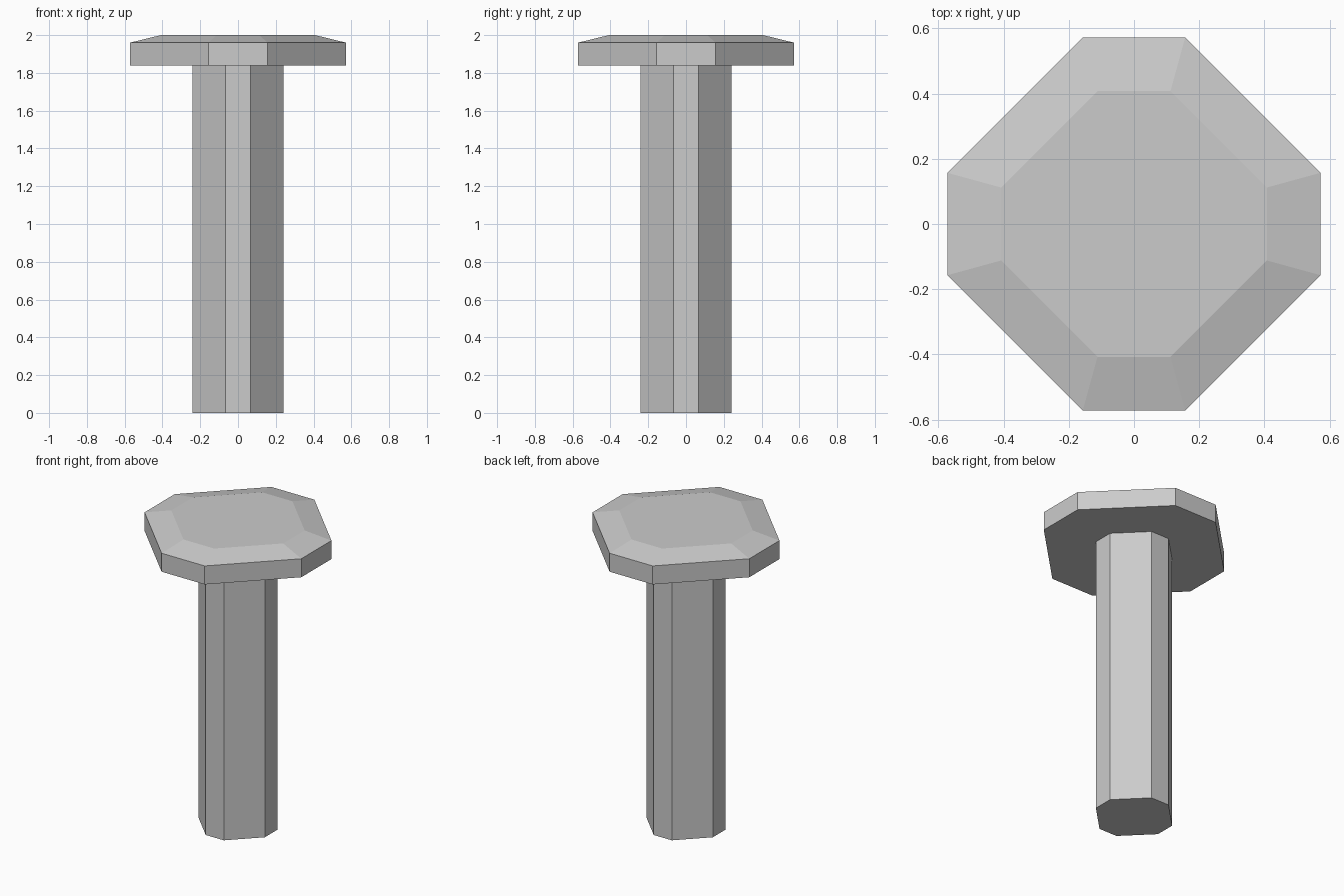
import bpy
import bmesh

if "Cube" in bpy.data.objects:
    bpy.data.objects.remove(bpy.data.objects["Cube"])


def octagon(half, flat, z):
    """Corner-cut square: half is the outer half width, flat the half length of the axis-facing sides."""
    return [(half, -flat, z), (half, flat, z), (flat, half, z), (-flat, half, z),
            (-half, flat, z), (-half, -flat, z), (-flat, -half, z), (flat, -half, z)]


def loft(name, sections):
    """Solid through stacked octagons, capped at both ends."""
    bm = bmesh.new()
    rings = [[bm.verts.new(p) for p in octagon(*s)] for s in sections]
    for low, high in zip(rings, rings[1:]):
        for i in range(8):
            j = (i + 1) % 8
            bm.faces.new((low[i], low[j], high[j], high[i]))
    bm.faces.new(rings[0][::-1])
    bm.faces.new(rings[-1])
    mesh = bpy.data.meshes.new(name)
    bm.to_mesh(mesh)
    bm.free()
    obj = bpy.data.objects.new(name, mesh)
    bpy.context.collection.objects.link(obj)
    return obj


# Long shaft, ending at the underside of the head
loft("shaft", [(0.242, 0.066, 0), (0.242, 0.066, 1.838)])

# Flat head with a bevelled top edge
loft("head", [(0.572, 0.157, 1.838), (0.572, 0.157, 1.96), (0.408, 0.112, 2.0)])
